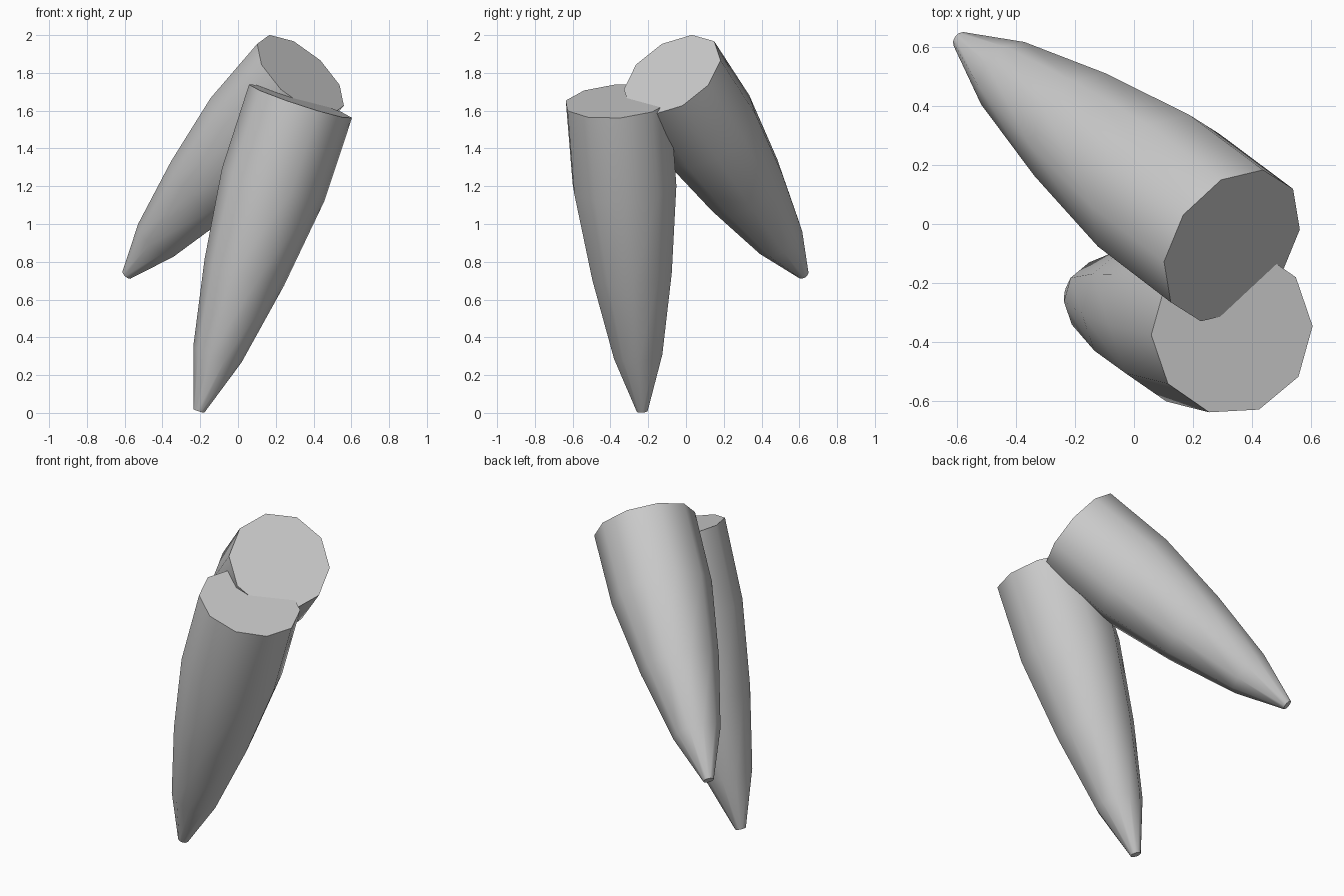
import bpy, bmesh, math
from mathutils import Vector

if "Cube" in bpy.data.objects:
    bpy.data.objects.remove(bpy.data.objects["Cube"])

SIDES = 10
# (fraction along the axis from the wide end, radius)
PROFILE = [(0, 0.287), (0.27, 0.285), (0.553, 0.222), (0.817, 0.135), (1, 0.030)]

grey = bpy.data.materials.new("light grey")
grey.diffuse_color = (0.6, 0.6, 0.6, 1)
grey.use_nodes = True
grey.node_tree.nodes["Principled BSDF"].inputs["Base Color"].default_value = grey.diffuse_color


def make_spike(name, base, tip, corner):
    """Closed tapered spike from base centre to tip, first corner towards `corner`."""
    base, tip, corner = Vector(base), Vector(tip), Vector(corner)
    axis = (tip - base).normalized()
    u = (corner - axis * corner.dot(axis)).normalized()
    v = axis.cross(u)
    bm = bmesh.new()
    rings = []
    for f, r in PROFILE:
        centre = base.lerp(tip, f)
        ring = []
        for i in range(SIDES):
            a = 2 * math.pi * i / SIDES
            ring.append(bm.verts.new(centre + r * (math.cos(a) * u + math.sin(a) * v)))
        rings.append(ring)
    # side walls
    for lower, upper in zip(rings, rings[1:]):
        for i in range(SIDES):
            j = (i + 1) % SIDES
            bm.faces.new((lower[i], lower[j], upper[j], upper[i]))
    # flat wide end and blunt tip
    bm.faces.new(rings[0])
    bm.faces.new(rings[-1])
    bmesh.ops.recalc_face_normals(bm, faces=bm.faces)
    mesh = bpy.data.meshes.new(name)
    bm.to_mesh(mesh)
    bm.free()
    mesh.materials.append(grey)
    obj = bpy.data.objects.new(name, mesh)
    bpy.context.collection.objects.link(obj)
    # smooth walls, crisp end caps
    bpy.ops.object.select_all(action='DESELECT')
    obj.select_set(True)
    bpy.context.view_layer.objects.active = obj
    bpy.ops.object.shade_smooth_by_angle(angle=math.radians(50))


make_spike("front_spike", (0.331, -0.36, 1.65), (-0.207, -0.232, 0.01), (-0.27, -0.015, 0.09))
make_spike("back_spike", (0.331, -0.073, 1.79), (-0.588, 0.622, 0.732), (-0.23, -0.055, 0.165))
